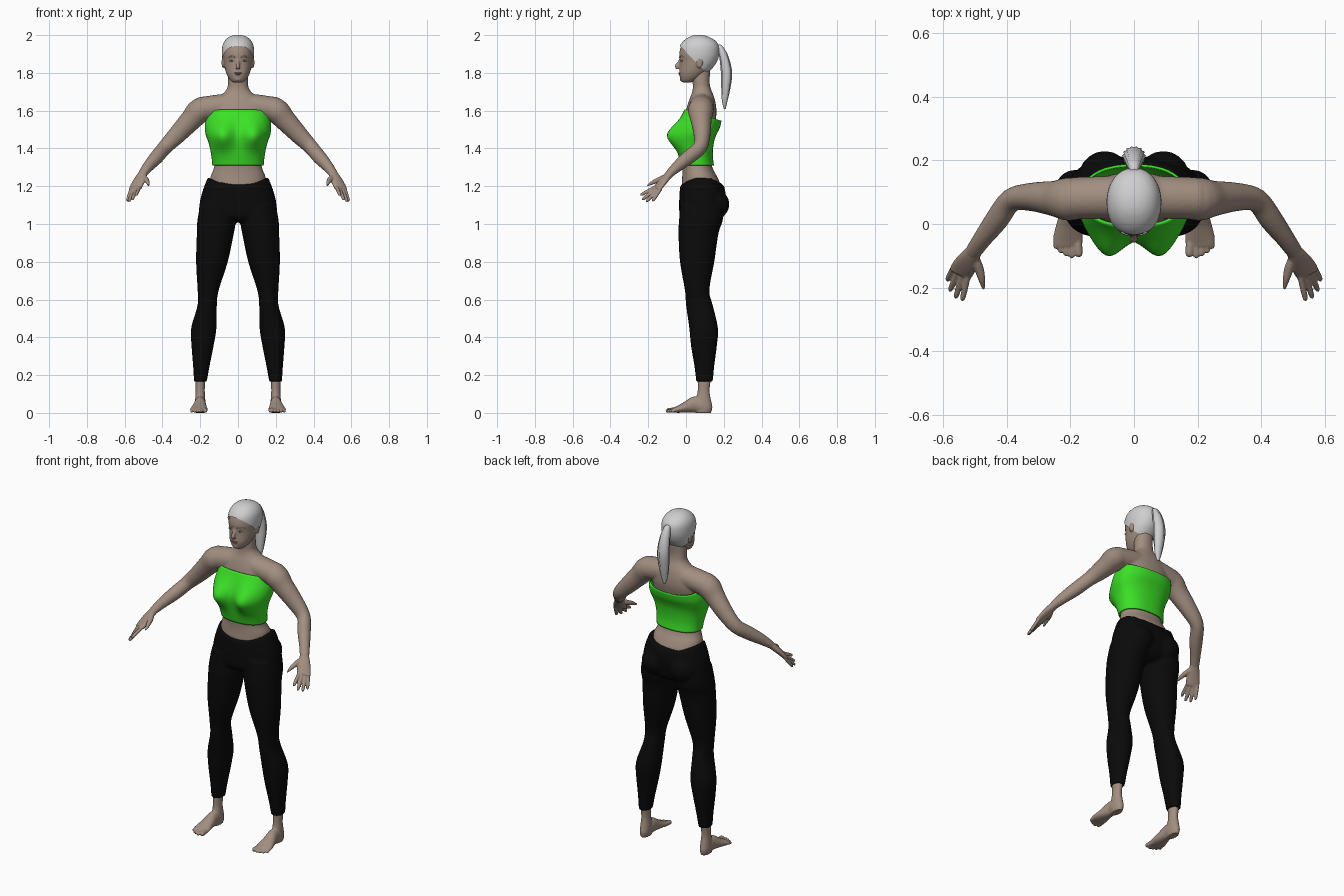
import bpy, bmesh, math
from mathutils import Vector, Matrix


def material(name, r, g, b):
    m = bpy.data.materials.new(name)
    m.diffuse_color = (r, g, b, 1)
    return m


SKIN = material("skin", 0.36, 0.27, 0.215)
LIP = material("lips", 0.27, 0.17, 0.14)
HAIR = material("silver hair", 0.62, 0.62, 0.63)
GREEN = material("green cloth", 0.045, 0.75, 0.02)
BLACK = material("black cloth", 0.003, 0.003, 0.003)
EYE = material("eye grey", 0.45, 0.45, 0.47)
DARK = material("pupil", 0.03, 0.03, 0.035)


def spline(rows, k=4):
    """Catmull-Rom resampling of a list of equal-length tuples."""
    out = []
    for i in range(len(rows) - 1):
        p0, p1, p2, p3 = (rows[max(0, min(len(rows) - 1, i + d))] for d in (-1, 0, 1, 2))
        for j in range(k):
            t = j / k
            out.append([0.5 * (2 * b + (c - a) * t + (2 * a - 5 * b + 4 * c - d) * t * t
                               + (3 * b - a - 3 * c + d) * t ** 3)
                        for a, b, c, d in zip(p0, p1, p2, p3)])
    return out + [list(rows[-1])]


def skin_rings(bm, rings, caps=True):
    rv = [[bm.verts.new(p) for p in r] for r in rings]
    n = len(rv[0])
    for a, b in zip(rv, rv[1:]):
        for i in range(n):
            bm.faces.new((a[i], a[(i + 1) % n], b[(i + 1) % n], b[i]))
    if caps:
        bm.faces.new(rv[0][::-1])
        bm.faces.new(rv[-1])


def loft(bm, rows, n=32, p=2.0, s=1, caps=True, warp=None, ridge=0.0):
    """Stack of level rings, each row is (z, centre x, half width, front y, back y)."""
    rings = []
    for z, cx, rx, yf, yb in spline(rows):
        ring = []
        for i in range(n):
            a = 2 * math.pi * i / n
            c, d = math.cos(a), math.sin(a)
            g = 1 - ridge * (i % 2)
            x = s * cx + max(rx, .002) * g * math.copysign(abs(c) ** (2 / p), c)
            y = (yf + yb) / 2 + (yb - yf) / 2 * g * math.copysign(abs(d) ** (2 / p), d)
            v = Vector((x, y, z))
            ring.append(warp(v) if warp else v)
        rings.append(ring)
    skin_rings(bm, rings, caps)


def tube(bm, rows, n=16, s=1, k=4):
    """Tube along a path, each row is (x, y, z, radius sideways, radius upwards)."""
    pts = spline(rows, k)
    rings = []
    for i, (x, y, z, ra, rb) in enumerate(pts):
        t = Vector(pts[min(i + 1, len(pts) - 1)][:3]) - Vector(pts[max(i - 1, 0)][:3])
        side = t.cross(Vector((0, 0, 1))).normalized()
        up = side.cross(t).normalized()
        ring = []
        for j in range(n):
            a = 2 * math.pi * j / n
            v = Vector((x, y, z)) + side * ra * math.cos(a) + up * rb * math.sin(a)
            ring.append(Vector((s * v.x, v.y, v.z)))
        rings.append(ring)
    skin_rings(bm, rings)


def digit(bm, a, b, r, s):
    a, b = Vector(a), Vector(b)
    tube(bm, [(*a.lerp(b, t), r * f, r * f) for t, f in
              ((0, 1), (.5, 1), (.85, .9), (.96, .6), (1, .2))], 10, s, 2)


def ball(bm, centre, size):
    bmesh.ops.create_uvsphere(bm, u_segments=20, v_segments=12, radius=1,
                              matrix=Matrix.Translation(centre) @ Matrix.Diagonal((*size, 1)))


def finish(name, bm, mat, voxel=0, smooth=4, thick=0):
    bmesh.ops.recalc_face_normals(bm, faces=bm.faces)
    for f in bm.faces:
        f.smooth = True
    me = bpy.data.meshes.new(name)
    bm.to_mesh(me)
    bm.free()
    me.materials.append(mat)
    ob = bpy.data.objects.new(name, me)
    bpy.context.collection.objects.link(ob)
    if voxel:
        m = ob.modifiers.new("fuse", 'REMESH')
        m.mode, m.voxel_size, m.use_smooth_shade = 'VOXEL', voxel, True
        m = ob.modifiers.new("soften", 'SMOOTH')
        m.factor, m.iterations = 0.5, smooth
    if thick:
        m = ob.modifiers.new("thickness", 'SOLIDIFY')
        m.thickness, m.offset = thick, -1
    return ob


# torso, neck, shoulders and arms
bm = bmesh.new()
loft(bm, [(1.12, 0, .16, -.01, .17), (1.2, 0, .15, -.022, .182), (1.25, 0, .146, -.02, .165),
          (1.29, 0, .13, -.02, .143), (1.34, 0, .123, -.025, .132), (1.42, 0, .135, -.03, .132),
          (1.5, 0, .155, -.03, .145), (1.57, 0, .16, -.006, .16), (1.62, 0, .15, .005, .16),
          (1.66, 0, .12, .018, .152), (1.69, 0, .08, .03, .142), (1.72, 0, .057, .036, .13),
          (1.76, 0, .053, .034, .125), (1.82, 0, .05, .03, .13)], 40, 2.2)
tube(bm, [(-.2, .08, 1.606, .066, .066), (0, .085, 1.632, .068, .062), (.2, .08, 1.606, .066, .066)], 24)
for s in (1, -1):
    tube(bm, [(.13, .08, 1.63, .05, .05), (.2, .078, 1.602, .068, .066), (.25, .08, 1.55, .056, .058),
              (.32, .085, 1.475, .045, .049), (.385, .075, 1.408, .037, .04),
              (.43, .015, 1.355, .037, .038), (.475, -.045, 1.305, .03, .03),
              (.505, -.088, 1.265, .026, .021), (.512, -.1, 1.252, .02, .016)], 24, s)
finish("upper_body", bm, SKIN, .007, 5)

# hands
for s, side in ((1, "left"), (-1, "right")):
    bm = bmesh.new()
    tube(bm, [(.495, -.073, 1.277, .024, .02), (.507, -.092, 1.26, .027, .02),
              (.525, -.122, 1.226, .036, .018), (.543, -.15, 1.19, .038, .014),
              (.546, -.156, 1.184, .03, .01)], 16, s)
    for a, b in (((.522, -.163, 1.195), (.54, -.242, 1.152)), ((.536, -.155, 1.188), (.561, -.234, 1.127)),
                 ((.551, -.145, 1.184), (.579, -.212, 1.117)), ((.565, -.134, 1.186), (.587, -.178, 1.12))):
        digit(bm, a, b, .0098, s)
    tube(bm, [(.5, -.105, 1.25, .014, .016), (.487, -.14, 1.235, .015, .014),
              (.478, -.175, 1.22, .011, .011), (.472, -.206, 1.203, .004, .004)], 12, s)
    finish(side + "_hand", bm, SKIN, .004, 2)

# feet and ankles
for s, side in ((1, "left"), (-1, "right")):
    bm = bmesh.new()
    loft(bm, [(.0, .2, .024, .05, .132), (.03, .2, .029, .045, .14), (.07, .2, .027, .052, .132),
              (.12, .2, .024, .062, .125), (.2, .2, .028, .06, .135)], 20, 2, s)
    tube(bm, [(.2, .125, .03, .02, .03), (.2, .09, .036, .03, .036), (.2, .05, .044, .03, .044),
              (.204, 0, .03, .039, .03), (.207, -.045, .018, .047, .018),
              (.207, -.068, .013, .044, .012)], 20, s)
    for x0, x1, y, r in ((.178, .173, -.104, .014), (.197, .195, -.108, .0105), (.213, .213, -.102, .01),
                         (.228, .23, -.092, .0095), (.241, .246, -.078, .009)):
        digit(bm, (x0, -.045, .016), (x1, y, r * .9), r, s)
    for v in bm.verts:
        v.co.z = max(v.co.z, 0)
    finish(side + "_foot", bm, SKIN, .004, 2)


# leggings
def waist_dip(v):
    k = max(0, min(1, (v.z - 1.1) / .1))
    v.z += .047 * k * min(1, abs(v.x) / .155) ** 2
    return v


bm = bmesh.new()
loft(bm, [(1.01, 0, .12, .0, .15), (1.04, 0, .2, -.032, .19), (1.1, 0, .204, -.036, .207),
          (1.15, 0, .188, -.035, .211), (1.2, 0, .16, -.031, .202)], 48, 2.2, warp=waist_dip)
for s in (1, -1):
    ball(bm, (s * .092, .14, 1.105), (.085, .09, .085))
    loft(bm, [(1.1, .105, .095, -.03, .2), (1.02, .113, .102, -.037, .195), (.95, .12, .098, -.04, .172),
              (.8, .138, .084, -.032, .15), (.65, .158, .056, -.006, .124), (.57, .163, .051, .0, .142),
              (.45, .181, .067, .017, .169), (.35, .188, .058, .027, .163),
              (.25, .194, .044, .044, .15), (.165, .199, .034, .054, .142)], 32, 2.1, s)
finish("leggings", bm, BLACK, .008, 4)

# strapless top: bust pushed out, back edge lowered


def bust(v):
    f = max(0, min(1, (.07 - v.y) / .06))
    e = ((abs(v.x) - .085) / .062) ** 2 + ((v.z - 1.468) / .07) ** 2
    v.y -= .064 * f * math.exp(-e)
    k = max(0, min(1, (v.z - 1.45) / .155))
    v.z -= .06 * k * max(0, min(1, v.y / .185))
    return v


bm = bmesh.new()
loft(bm, [(1.31, 0, .136, -.027, .148), (1.36, 0, .141, -.038, .142), (1.42, 0, .153, -.045, .146),
          (1.48, 0, .172, -.045, .16), (1.54, 0, .175, -.034, .178), (1.607, 0, .164, -.008, .188)],
     64, 2.3, caps=False, warp=bust)
finish("strapless_top", bm, GREEN, thick=.008)

# head with nose and ears
HEAD = [(1.748, 0, .02, -.012, .02), (1.756, 0, .036, -.024, .045), (1.775, 0, .051, -.032, .08),
        (1.80, 0, .063, -.036, .11), (1.83, 0, .071, -.034, .138), (1.86, 0, .076, -.033, .158),
        (1.9, 0, .08, -.036, .17), (1.94, 0, .076, -.026, .167), (1.97, 0, .06, -.001, .144),
        (1.988, 0, .036, .03, .108), (1.995, 0, .012, .055, .08)]
bm = bmesh.new()
loft(bm, HEAD, 40, 2.1)
tube(bm, [(0, -.028, 1.876, .006, .006), (0, -.038, 1.855, .008, .008),
          (0, -.05, 1.834, .012, .01), (0, -.044, 1.822, .013, .006)], 12)
for s in (1, -1):
    ball(bm, (s * .079, .072, 1.855), (.008, .018, .03))
ball(bm, (0, -.02, 1.768), (.02, .014, .014))
finish("head", bm, SKIN, .005, 3)

# hair cap cut along a sloping hairline
bm = bmesh.new()
loft(bm, [(z + .005 * (z > 1.93), x, r + .006, f - .006, b + .006) for z, x, r, f, b in HEAD], 48, 2.1)
bmesh.ops.bisect_plane(bm, geom=bm.verts[:] + bm.edges[:] + bm.faces[:], plane_co=(0, -.03, 1.94),
                       plane_no=(0, 1, 1), clear_inner=True)
finish("hair_cap", bm, HAIR)

# ponytail with ridged strands
bm = bmesh.new()
loft(bm, [(1.95, 0, .01, .16, .18), (1.935, 0, .02, .162, .2), (1.88, 0, .031, .176, .228),
          (1.8, 0, .037, .184, .245), (1.72, 0, .031, .186, .236), (1.65, 0, .02, .19, .22),
          (1.61, 0, .005, .2, .21)], 28, ridge=.14)
finish("ponytail", bm, HAIR)

# brows, eyes, pupils and lips
for s, side in ((1, "left"), (-1, "right")):
    bm = bmesh.new()
    tube(bm, [(.016, -.035, 1.882, .003, .003), (.035, -.028, 1.888, .003, .003),
              (.054, -.011, 1.882, .002, .002)], 8, s)
    finish(side + "_brow", bm, HAIR)
    bm = bmesh.new()
    ball(bm, (s * .034, -.023, 1.864), (.013, .006, .005))
    finish(side + "_eye", bm, EYE)
    bm = bmesh.new()
    ball(bm, (s * .034, -.027, 1.864), (.0045, .003, .0045))
    finish(side + "_pupil", bm, DARK)
bm = bmesh.new()
ball(bm, (0, -.033, 1.799), (.02, .007, .004))
ball(bm, (0, -.032, 1.793), (.017, .007, .004))
finish("lips", bm, LIP)
